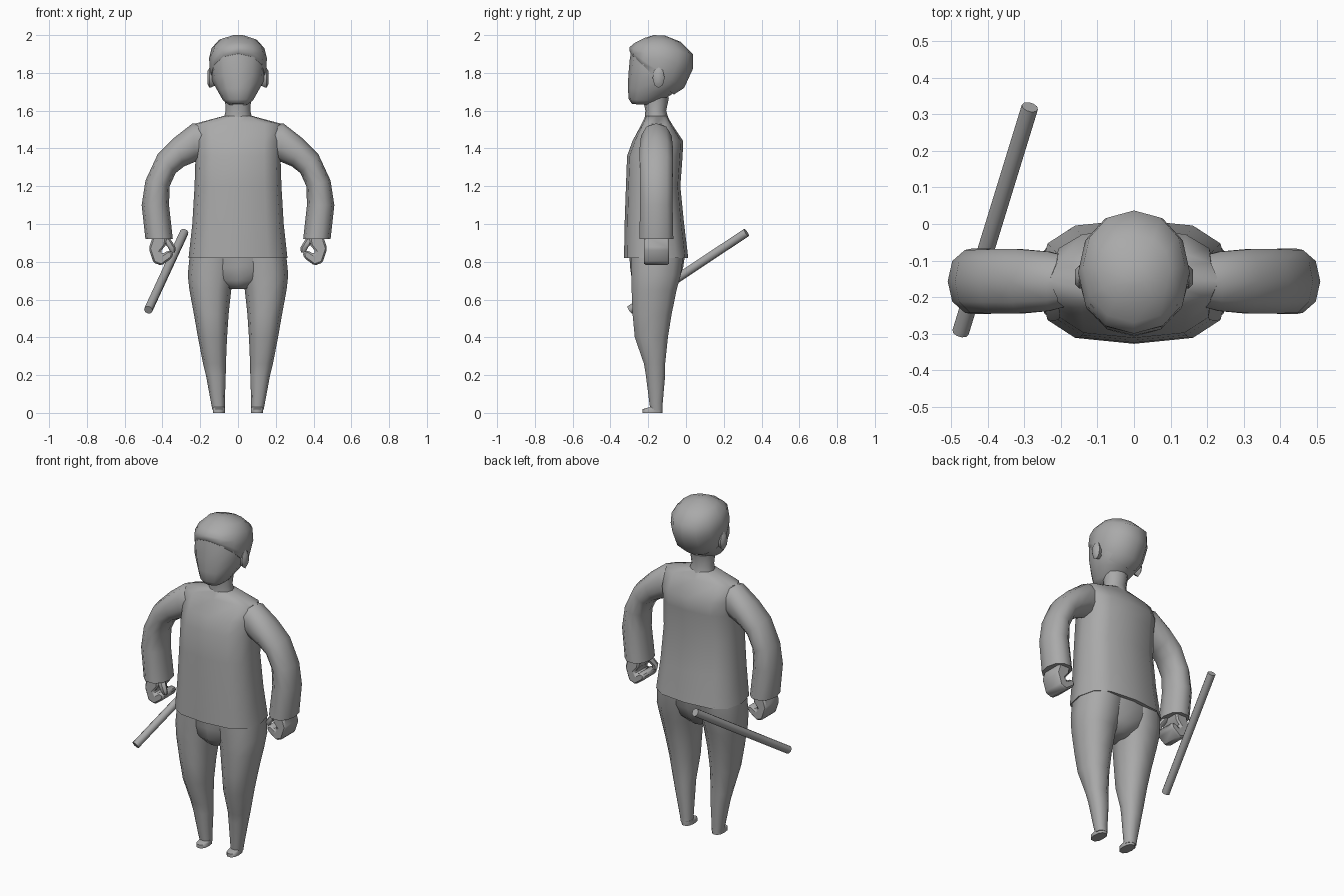
import bpy, math
from mathutils import Vector

cube = bpy.data.objects.get("Cube")
if cube:
    bpy.data.objects.remove(cube, do_unlink=True)

grey = bpy.data.materials.new("mid grey")
grey.use_nodes = True
GREY = (0.4, 0.4, 0.4, 1)
grey.diffuse_color = GREY
grey.node_tree.nodes["Principled BSDF"].inputs["Base Color"].default_value = GREY


def make(name, verts, faces, mirror=False, angle=55):
    mesh = bpy.data.meshes.new(name)
    mesh.from_pydata(verts, [], faces)
    mesh.materials.append(grey)
    obj = bpy.data.objects.new(name, mesh)
    bpy.context.collection.objects.link(obj)
    bpy.ops.object.select_all(action='DESELECT')
    obj.select_set(True)
    bpy.context.view_layer.objects.active = obj
    bpy.ops.object.shade_smooth_by_angle(angle=math.radians(angle))
    if mirror:
        obj.modifiers.new("mirror", 'MIRROR')
    return obj


def loft(name, rings, n=12, power=1.0, **kw):
    """Skin rings given as (centre, half axis u, half axis v), bottom to top."""
    def bend(t):
        return math.copysign(abs(t) ** power, t) if abs(t) > 1e-6 else 0.0
    verts = []
    for c, u, v in rings:
        for i in range(n):
            a = math.tau * i / n
            verts.append(Vector(c) + Vector(u) * bend(math.cos(a)) + Vector(v) * bend(math.sin(a)))
    faces = [(r * n + i, r * n + (i + 1) % n, (r + 1) * n + (i + 1) % n, (r + 1) * n + i)
             for r in range(len(rings) - 1) for i in range(n)]
    last = (len(rings) - 1) * n
    faces += [tuple(reversed(range(n))), tuple(range(last, last + n))]
    return make(name, verts, faces, **kw)


def band(hx, yf, zf, yb, zb=None, x=0):
    """Ring around the body from a front point to a back point."""
    zb = zf if zb is None else zb
    return (x, (yf + yb) / 2, (zf + zb) / 2), (hx, 0, 0), (0, (yb - yf) / 2, (zb - zf) / 2)


# Jacket with collar and neck
loft("jacket", [band(*r) for r in [
    (.262, -.328, .82, .012), (.242, -.325, 1.0, -.01), (.23, -.318, 1.2, -.03),
    (.225, -.312, 1.36, -.018), (.228, -.283, 1.44, -.015), (.232, -.235, 1.53, -.075),
    (.075, -.215, 1.572, -.1)]], power=.7)
loft("neck", [band(*r) for r in [
    (.078, -.22, 1.55, -.09), (.065, -.215, 1.6, -.105), (.07, -.23, 1.67, -.09)]])

# Head and hair
loft("head", [band(*r) for r in [
    (.05, -.285, 1.635, -.19, 1.63), (.08, -.303, 1.66, -.13, 1.65),
    (.108, -.308, 1.72, -.07, 1.69), (.139, -.305, 1.79, -.02, 1.73),
    (.147, -.298, 1.87, .01, 1.82), (.135, -.288, 1.93, 0, 1.92)]], power=.9)
loft("hair", [band(*r) for r in [
    (.143, -.292, 1.9, -.065, 1.685), (.15, -.299, 1.915, -.01, 1.72),
    (.153, -.3, 1.935, .036, 1.82), (.14, -.27, 1.96, .037, 1.9),
    (.1, -.22, 1.985, -.03, 1.965), (.03, -.17, 2.0, -.11, 1.997)]], power=.95)
loft("ear", [((x, -.145, 1.775), (0, s * .032, 0), (0, 0, s * .055))
             for x, s in [(.125, .8), (.15, 1), (.162, .6)]], n=8, mirror=True)

# Sleeves, each ring spanning an outer and an inner edge point
sleeve = [((.13, 1.535), (.15, 1.36), .06), ((.24, 1.533), (.225, 1.33), .085),
          ((.34, 1.455), (.285, 1.305), .092), ((.425, 1.37), (.33, 1.27), .092),
          ((.49, 1.23), (.362, 1.2), .09), ((.51, 1.1), (.365, 1.1), .09),
          ((.49, .92), (.345, .92), .094)]
loft("sleeve", [(((o[0] + i[0]) / 2, -.157, (o[1] + i[1]) / 2),
                 ((o[0] - i[0]) / 2, 0, (o[1] - i[1]) / 2), (0, h, 0))
                for o, i, h in sleeve], n=10, power=.9, mirror=True)

# Curled hand: hooked outline drawn through from front to back, edges rounded
hook = [(.375, .94), (.45, .94), (.472, .87), (.447, .795), (.405, .78), (.35, .82),
        (.342, .85), (.372, .86), (.4, .84), (.41, .855), (.385, .885)]
k = len(hook)
verts = [(x, y, z) for y in (-.222, -.09) for x, z in hook]
sides = [(i, (i + 1) % k, k + (i + 1) % k, k + i) for i in range(k)]
hand = make("hand", verts, sides + [tuple(reversed(range(k))), tuple(range(k, 2 * k))],
            mirror=True)
rounding = hand.modifiers.new("rounding", 'BEVEL')
rounding.width = .014
loft("thumb", [((x, y, z), (r, 0, 0), (0, r, 0)) for x, y, z, r in [
    (.345, -.2, .85, .012), (.35, -.205, .875, .02), (.385, -.185, .925, .025)]],
    n=6, mirror=True)

# Trousers and feet
loft("hips", [band(*r) for r in [
    (.05, -.25, .655, -.085), (.12, -.286, .7, -.04), (.2, -.296, .77, -.015),
    (.24, -.3, .84, -.005)]], power=.8)
legs = [(.07, .135, -.19, -.122, .015), (.07, .142, -.195, -.122, .05),
        (.065, .17, -.215, -.108, .2), (.064, .185, -.225, -.108, .26),
        (.058, .212, -.275, -.092, .4), (.05, .233, -.287, -.072, .52),
        (.036, .257, -.293, -.045, .65), (.015, .266, -.295, -.022, .73),
        (0, .256, -.298, -.008, .83)]
loft("leg", [band((o - i) / 2, f, z, b, x=(o + i) / 2) for i, o, f, b, z in legs],
     n=10, power=.85, mirror=True)
loft("foot", [band(.032, f, z, -.123, x=.101) for f, z in [(-.232, 0), (-.232, .02), (-.195, .03)]],
     n=10, power=.8, mirror=True)

# Baton beside the right hand
low, high = Vector((-.475, -.297, .545)), Vector((-.285, .32, .955))
side = (high - low).cross(Vector((0, 0, 1))).normalized() * .023
up = side.cross(high - low).normalized() * .023
loft("baton", [(low, side, up), (high, side, up)], n=10)
